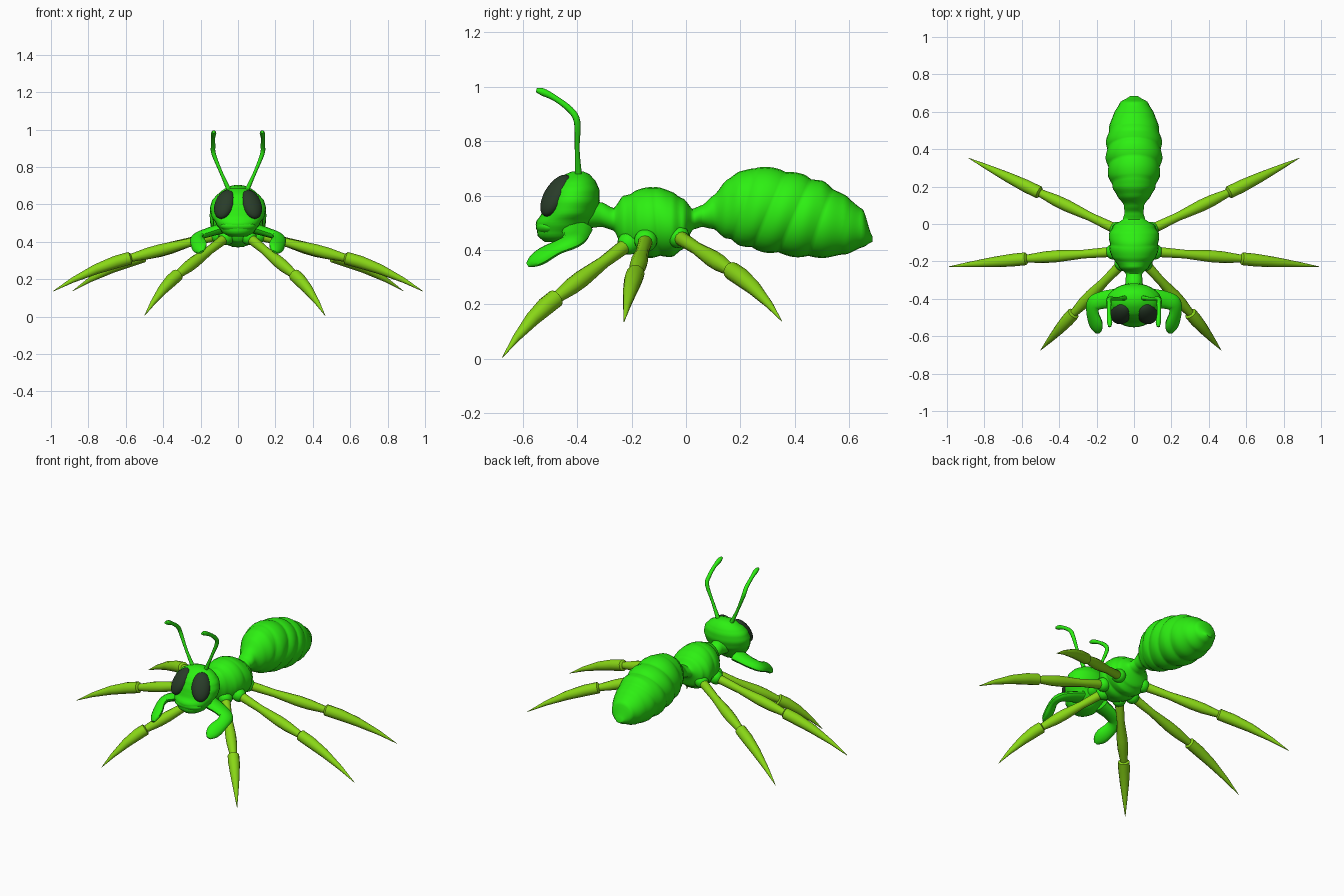
import bpy, bmesh, math
from mathutils import Vector, Matrix

if "Cube" in bpy.data.objects:
    bpy.data.objects.remove(bpy.data.objects["Cube"])


def material(name, rgb):
    m = bpy.data.materials.new(name)
    m.diffuse_color = (*rgb, 1)
    m.use_nodes = True
    m.node_tree.nodes["Principled BSDF"].inputs["Base Color"].default_value = m.diffuse_color
    return m


GREEN = material("body_green", (0.026, 0.87, 0.006))
LIME = material("leg_lime", (0.25, 0.68, 0.008))
DARK = material("eye_dark", (0.022, 0.045, 0.022))


def make(name, rings, mat, angle=50):
    """Skin a list of vertex rings into a closed, smooth-shaded object."""
    bm = bmesh.new()
    rows = [[bm.verts.new(p) for p in ring] for ring in rings]
    n = len(rows[0])
    for a, b in zip(rows, rows[1:]):
        for i in range(n):
            j = (i + 1) % n
            bm.faces.new((a[i], a[j], b[j], b[i]))
    bm.faces.new(rows[0])
    bm.faces.new(rows[-1])
    bmesh.ops.recalc_face_normals(bm, faces=bm.faces)
    me = bpy.data.meshes.new(name)
    bm.to_mesh(me)
    bm.free()
    ob = bpy.data.objects.new(name, me)
    bpy.context.collection.objects.link(ob)
    finish(ob, mat, angle)


def finish(ob, mat, angle=50):
    ob.data.materials.append(mat)
    bpy.ops.object.select_all(action='DESELECT')
    ob.select_set(True)
    bpy.context.view_layer.objects.active = ob
    bpy.ops.object.shade_smooth_by_angle(angle=math.radians(angle))


def lookup(table, t):
    """Cubic interpolation in a table of (t, value, value, ...)."""
    t = min(max(t, table[0][0]), table[-1][0])
    k = next(i for i in range(len(table) - 1) if t <= table[i + 1][0])
    a, b = table[k], table[k + 1]
    u = (t - a[0]) / (b[0] - a[0])
    u = 0.5 * u + 0.5 * u * u * (3 - 2 * u)
    return [p + (q - p) * u for p, q in zip(a[1:], b[1:])]


def body(name, table, segments, ridge, tilt, steps=60, n=28):
    """Loft along y from (y, bottom, top, half width) with tilted ridges."""
    y0, y1 = table[0][0], table[-1][0]
    rings = []
    for k in range(steps + 1):
        t = k / steps
        p = y0 + (y1 - y0) * t
        fade = math.sin(math.pi * t)
        swell = 1 - ridge * fade * (1 - abs(math.sin(math.pi * segments * t)))
        _, _, _ = lo, hi, _w = lookup(table, p)
        ring = []
        for i in range(n):
            a = math.tau * i / n
            y = p + tilt * fade * math.sin(a) * (hi - lo) / 2
            b, c, w = lookup(table, y)
            ring.append((w * swell * math.cos(a), y,
                         (b + c) / 2 + (c - b) / 2 * swell * math.sin(a)))
        rings.append(ring)
    make(name, rings, GREEN)


def tube(name, pts, mat, n=12, wide=1, angle=50):
    """Sweep rings along points (x, y, z, radius)."""
    P = [Vector(p[:3]) for p in pts]
    rings, q, last = [], None, None
    for k, p in enumerate(P):
        d = (P[min(k + 1, len(P) - 1)] - P[max(k - 1, 0)]).normalized()
        q = d.to_track_quat('Z', 'Y') if q is None else last.rotation_difference(d) @ q
        last = d
        r = pts[k][3]
        rings.append([p + q @ Vector((r * wide * math.cos(math.tau * i / n),
                                      r * math.sin(math.tau * i / n), 0)) for i in range(n)])
    make(name, rings, mat, angle)


def smooth_path(pts, sub=4):
    """Catmull-Rom refinement of (x, y, z, radius) points."""
    V = [Vector(p) for p in pts]
    V = [2 * V[0] - V[1]] + V + [2 * V[-1] - V[-2]]
    out = []
    for a, b, c, d in zip(V, V[1:], V[2:], V[3:]):
        for s in range(sub):
            t = s / sub
            out.append(0.5 * (2 * b + (c - a) * t + (2 * a - 5 * b + 4 * c - d) * t * t
                              + (3 * b - a - 3 * c + d) * t ** 3))
    return out + [V[-2]]


def ellipsoid(name, loc, radii, mat, rot=(0, 0, 0)):
    bpy.ops.mesh.primitive_uv_sphere_add(segments=24, ring_count=14, location=loc, rotation=rot)
    ob = bpy.context.object
    ob.name = name
    ob.scale = radii
    finish(ob, mat)


# Abdomen: drooping ridged sac
body("abdomen", [(0.02, 0.48, 0.55, 0.055), (0.06, 0.485, 0.565, 0.05), (0.10, 0.476, 0.60, 0.055),
                 (0.15, 0.44, 0.66, 0.09), (0.20, 0.415, 0.69, 0.12), (0.26, 0.395, 0.71, 0.14),
                 (0.35, 0.38, 0.70, 0.152), (0.43, 0.37, 0.68, 0.152), (0.50, 0.37, 0.655, 0.14),
                 (0.58, 0.38, 0.605, 0.115), (0.65, 0.41, 0.55, 0.075), (0.685, 0.43, 0.45, 0.02)],
     7, 0.07, 0.4, 84)

# Thorax with neck and waist
body("thorax", [(-0.36, 0.48, 0.58, 0.06), (-0.31, 0.485, 0.575, 0.045), (-0.265, 0.47, 0.555, 0.045),
                (-0.23, 0.40, 0.60, 0.08), (-0.18, 0.375, 0.622, 0.12), (-0.12, 0.37, 0.638, 0.135),
                (-0.05, 0.375, 0.615, 0.135), (-0.01, 0.40, 0.59, 0.115), (0.025, 0.475, 0.55, 0.06),
                (0.06, 0.485, 0.565, 0.05)], 5, 0.06, -0.1)

# Head: stacked ellipses (z, front y, back y, half width)
HEAD = [(0.43, -0.52, -0.42, 0.05), (0.45, -0.545, -0.39, 0.085), (0.50, -0.553, -0.35, 0.118),
        (0.535, -0.53, -0.33, 0.142), (0.58, -0.52, -0.317, 0.15), (0.62, -0.505, -0.318, 0.14),
        (0.65, -0.485, -0.33, 0.115), (0.675, -0.45, -0.35, 0.075), (0.688, -0.42, -0.375, 0.03)]
rings = []
for k in range(25):
    z = 0.43 + 0.258 * k / 24
    f, b, w = lookup(HEAD, z)
    rings.append([(w * math.cos(math.tau * i / 28),
                   (f + b) / 2 + (b - f) / 2 * math.sin(math.tau * i / 28), z) for i in range(28)])
make("head", rings, GREEN)
ellipsoid("upper_lip", (0, -0.50, 0.485), (0.095, 0.052, 0.035), GREEN)

# Legs: hip, knee and tip; each shin starts with a wider collar
LEGS = {"front": ((0.06, -0.21, 0.425), (0.31, -0.475, 0.225), (0.483, -0.675, 0.005)),
        "middle": ((0.11, -0.148, 0.435), (0.57, -0.185, 0.315), (0.99, -0.228, 0.135)),
        "rear": ((0.09, -0.03, 0.45), (0.50, 0.165, 0.325), (0.885, 0.353, 0.137))}
THIGH = [(0, 0.022), (0.05, 0.027), (0.35, 0.023), (0.65, 0.032), (0.8, 0.031), (1.03, 0.02)]
SHIN = [(0, 0.022), (0.02, 0.034), (0.2, 0.034), (0.45, 0.027), (0.75, 0.014), (1, 0.001)]

for side, s in (("left", -1), ("right", 1)):
    def flip(pts):
        return [(p[0] * s, *p[1:]) for p in pts]

    for leg, joints in LEGS.items():
        stretch = 1 - 0.035 * s if leg == "front" else 1
        hip, knee, tip = (Vector((p[0] * s * stretch, p[1], p[2])) for p in joints)
        tube(f"{leg}_{side}_thigh", [(*hip.lerp(knee, t), r) for t, r in THIGH], LIME)
        # shins bow slightly upwards
        shin = [(*(knee.lerp(tip, t) + Vector((0, 0, 0.08 * t * (1 - t)))), r) for t, r in SHIN]
        tube(f"{leg}_{side}_shin", shin, LIME)
        ellipsoid(f"{leg}_{side}_hip_socket", hip, (0.042, 0.042, 0.042), GREEN)

    # Antenna with an elbow
    tube(f"{side}_antenna", smooth_path(flip([
        (0.045, -0.395, 0.67, 0.013), (0.09, -0.40, 0.77, 0.009), (0.13, -0.40, 0.87, 0.012),
        (0.133, -0.425, 0.915, 0.012), (0.133, -0.48, 0.957, 0.011), (0.13, -0.525, 0.98, 0.014),
        (0.13, -0.55, 0.988, 0.008)])), GREEN, 10)

    # Jaw: curved flattened hook
    tube(f"{side}_jaw", smooth_path(flip([
        (0.08, -0.40, 0.475, 0.03), (0.16, -0.405, 0.45, 0.025), (0.213, -0.425, 0.43, 0.023),
        (0.222, -0.47, 0.41, 0.02), (0.207, -0.525, 0.38, 0.023), (0.20, -0.56, 0.36, 0.018),
        (0.197, -0.582, 0.345, 0.007)])), GREEN, 12, 1.9)

    # Compound eye
    ellipsoid(f"{side}_eye", (0.072 * s, -0.478, 0.6), (0.056, 0.04, 0.088), DARK,
              (math.radians(-33), 0, math.radians(28 * s)))
